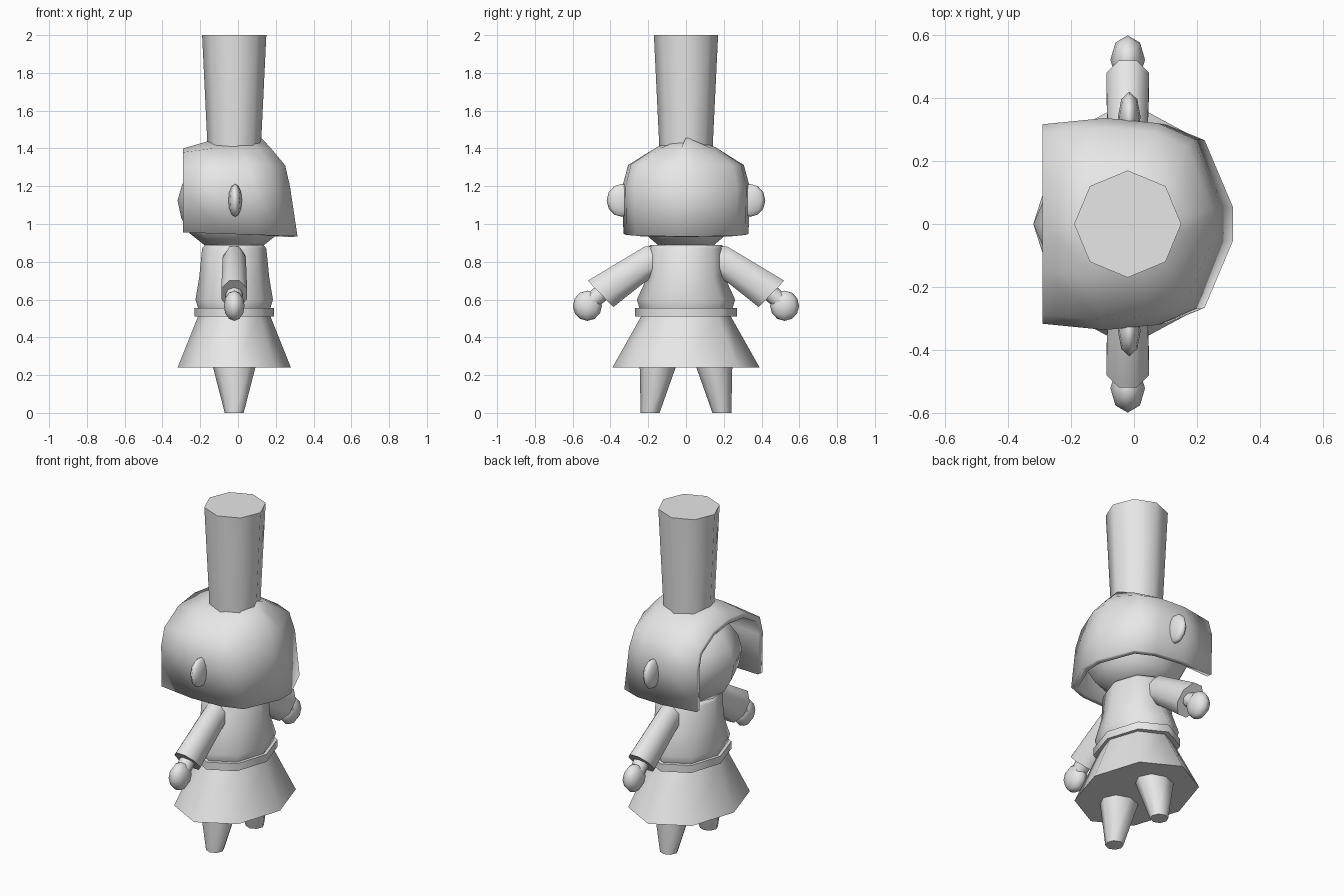
import bpy, bmesh, math
from mathutils import Vector

if "Cube" in bpy.data.objects:
    bpy.data.objects.remove(bpy.data.objects["Cube"], do_unlink=True)

CX = -0.02      # body axis in x; the figure looks along -x
SIDES = 8

grey = bpy.data.materials.new("light_grey")
grey.use_nodes = True
grey.diffuse_color = (0.8, 0.8, 0.8, 1)
grey.node_tree.nodes["Principled BSDF"].inputs["Base Color"].default_value = (0.8, 0.8, 0.8, 1)


def ring(center, u, v, flat=False):
    """Eight-sided loop spanned by u and v; flat puts sides on the axes."""
    center, u, v = Vector(center), Vector(u), Vector(v)
    turn = math.pi / SIDES if flat else 0
    grow = 1 / math.cos(turn)
    angles = [math.tau * i / SIDES + turn for i in range(SIDES)]
    return [center + grow * (u * math.cos(a) + v * math.sin(a)) for a in angles]


def finish(obj, angle):
    obj.data.materials.append(grey)
    bpy.ops.object.select_all(action="DESELECT")
    obj.select_set(True)
    bpy.context.view_layer.objects.active = obj
    bpy.ops.object.shade_smooth_by_angle(angle=math.radians(angle))


def loft(name, rows, closed=True, angle=60):
    """Skin a list of equal-length loops; closed loops also get end caps."""
    bm = bmesh.new()
    grid = [[bm.verts.new(p) for p in row] for row in rows]
    n = len(grid[0])
    for low, high in zip(grid, grid[1:]):
        for i in range(n if closed else n - 1):
            j = (i + 1) % n
            bm.faces.new((low[i], low[j], high[j], high[i]))
    if closed:
        bm.faces.new(grid[0][::-1])
        bm.faces.new(grid[-1])
    bmesh.ops.remove_doubles(bm, verts=bm.verts, dist=0.0005)
    bmesh.ops.recalc_face_normals(bm, faces=bm.faces)
    mesh = bpy.data.meshes.new(name)
    bm.to_mesh(mesh)
    bm.free()
    obj = bpy.data.objects.new(name, mesh)
    bpy.context.collection.objects.link(obj)
    finish(obj, angle)
    return obj


def turned(name, profile, cy=0):
    """Upright part from (z, x radius, y radius) steps."""
    return loft(name, [ring((CX, cy, z), (rx, 0, 0), (0, ry, 0)) for z, rx, ry in profile])


def ball(name, center, scale):
    bpy.ops.mesh.primitive_uv_sphere_add(segments=SIDES, ring_count=6, radius=1, location=center)
    obj = bpy.context.object
    obj.name = name
    obj.scale = scale
    finish(obj, 80)


# Clothes and head
turned("skirt", [(0.24, 0.30, 0.39), (0.515, 0.19, 0.235)])
turned("belt", [(0.51, 0.21, 0.27), (0.555, 0.21, 0.27)])
turned("tunic", [(0.55, 0.19, 0.245), (0.60, 0.205, 0.26), (0.72, 0.185, 0.205),
                 (0.87, 0.17, 0.205), (0.89, 0.155, 0.19)])
turned("face", [(0.89, 0.16, 0.15), (0.95, 0.235, 0.22), (1.03, 0.28, 0.27),
                (1.125, 0.30, 0.285), (1.21, 0.275, 0.27), (1.29, 0.22, 0.21), (1.34, 0.13, 0.12)])
turned("tall_hat", [(1.38, 0.14, 0.14), (2.0, 0.17, 0.17)])

# Helmet of hair: U-shaped rows, open toward the face
FRONT = -0.29
PLAN = [(0, 0.96), (0.35, 1.02), (0.65, 0.97), (0.85, 0.82), (1, 0.16)]
rows = []
# height, half width, back x, drop at the front edge, drop at the back
for z, w, back, front_drop, back_drop in [
        (0.955, 0.325, 0.315, 0, 0.02), (1.2, 0.33, 0.275, 0, 0),
        (1.325, 0.30, 0.25, 0.025, 0.015), (1.42, 0.16, 0.175, 0.04, 0.02),
        (1.46, 0, 0.12, 0.06, 0)]:
    half = []
    for t, k in PLAN:
        drop = front_drop * max(0, 1 - t / 0.5) + back_drop * t
        half.append(Vector((FRONT + t * (back - FRONT), w * k, z - drop)))
    rows.append(half + [Vector((p.x, -p.y, p.z)) for p in reversed(half)])
hair = loft("hair_helmet", rows, closed=False, angle=50)
shell = hair.modifiers.new("thickness", "SOLIDIFY")
shell.thickness = 0.035
shell.offset = -1

# Paired parts
for side, s in (("left", -1), ("right", 1)):
    ball(side + "_ear", (CX + 0.005, s * 0.34, 1.125), (0.036, 0.08, 0.087))

    legs = [((CX, s * 0.19, 0), 0.05, 0.05), ((CX, s * 0.15, 0.24), 0.112, 0.095),
            ((CX, s * 0.14, 0.34), 0.125, 0.10)]
    loft(side + "_leg", [ring(c, (rx, 0, 0), (0, ry, 0)) for c, rx, ry in legs])

    # Sleeve lofted between a shoulder section and a slanted cuff
    sections = []
    for top, bottom, rx in [((0.15, 0.885), (0.15, 0.74), 0.055), ((0.22, 0.88), (0.24, 0.675), 0.062),
                            ((0.52, 0.70), (0.385, 0.56), 0.068)]:
        a, b = Vector((CX, s * top[0], top[1])), Vector((CX, s * bottom[0], bottom[1]))
        sections.append(ring((a + b) / 2, (rx, 0, 0), (a - b) / 2, flat=True))
    loft(side + "_sleeve", sections)

    across = (0, s * 0.03, 0.034)
    loft(side + "_wrist", [ring((CX, s * y, z), (0.045, 0, 0), across)
                           for y, z in ((0.42, 0.66), (0.51, 0.58))])
    ball(side + "_hand", (CX, s * 0.522, 0.567), (0.055, 0.077, 0.08))
